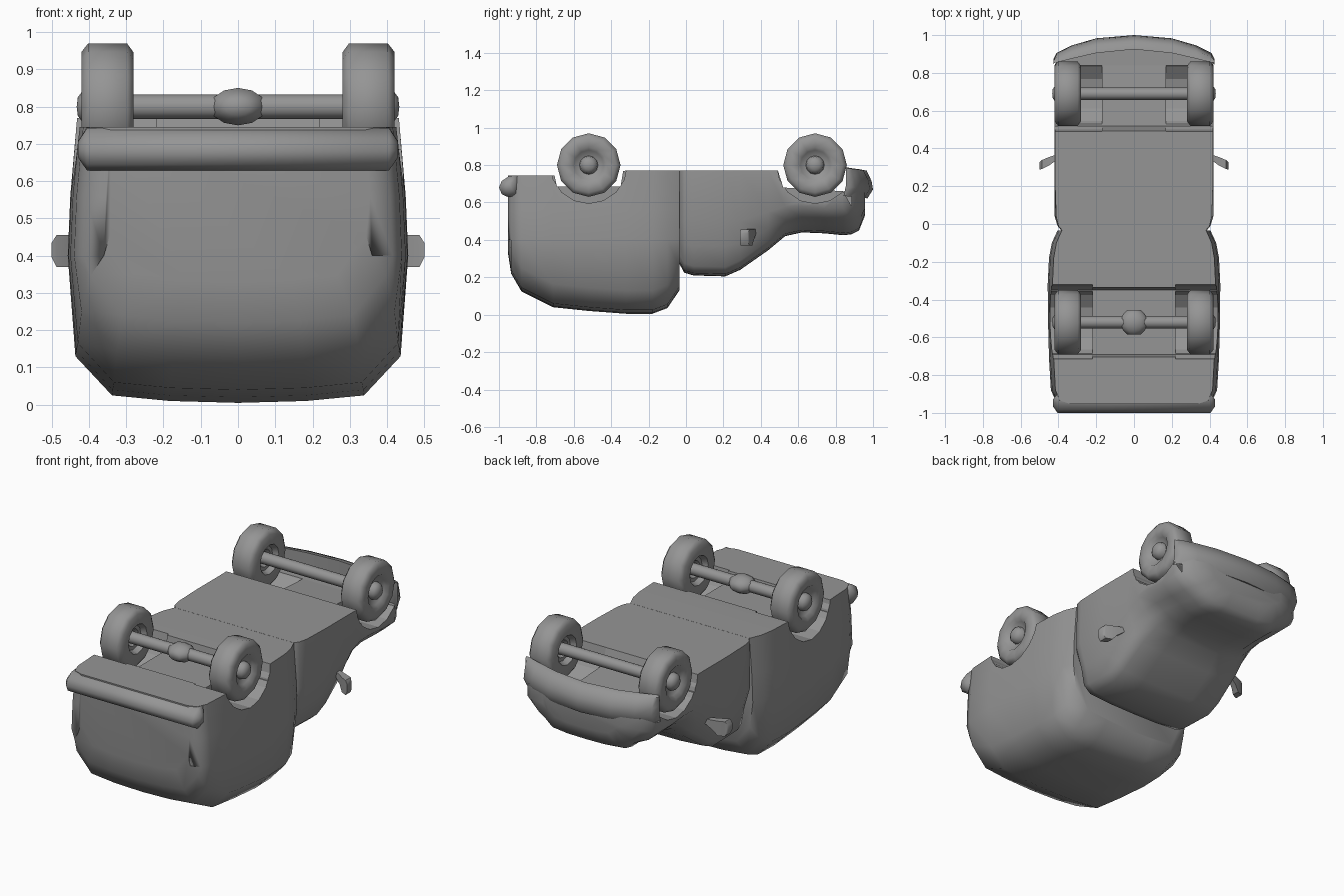
import bpy, bmesh, math

if "Cube" in bpy.data.objects:
    bpy.data.objects.remove(bpy.data.objects["Cube"])

grey = bpy.data.materials.new("dark_grey")
grey.diffuse_color = (.3, .3, .3, 1)
grey.use_nodes = True
grey.node_tree.nodes["Principled BSDF"].inputs["Base Color"].default_value = grey.diffuse_color


def finish(name, bm, angle=50):
    bmesh.ops.recalc_face_normals(bm, faces=bm.faces[:])
    me = bpy.data.meshes.new(name)
    bm.to_mesh(me)
    bm.free()
    me.materials.append(grey)
    ob = bpy.data.objects.new(name, me)
    bpy.context.collection.objects.link(ob)
    if angle:
        bpy.ops.object.select_all(action='DESELECT')
        ob.select_set(True)
        bpy.context.view_layer.objects.active = ob
        bpy.ops.object.shade_smooth_by_angle(angle=math.radians(angle))
    return ob


def loft(name, rings, angle=50):
    """Skin equal-length closed rings and cap both ends."""
    bm = bmesh.new()
    vs = [[bm.verts.new(p) for p in r] for r in rings]
    n = len(vs[0])
    for a, b in zip(vs, vs[1:]):
        for i in range(n):
            j = (i + 1) % n
            bm.faces.new((a[i], a[j], b[j], b[i]))
    bm.faces.new(vs[0])
    bm.faces.new(vs[-1])
    return finish(name, bm, angle)


def body_ring(y, half):
    """Half section (floor edge to roof centre) mirrored to a full ring."""
    right = [(x, y, z) for x, z in half]
    return right + [(-x, y, z) for x, y, z in reversed(right[:-1])]


def prism(name, x0, x1, prof):
    ob = loft(name, [[(x, y, z) for y, z in prof] for x in (x0, x1)], 0)
    ob.hide_render = True
    return ob


def cut(body, cutter):
    m = body.modifiers.new("cut", 'BOOLEAN')
    m.operation, m.solver, m.object = 'DIFFERENCE', 'EXACT', cutter
    bpy.context.view_layer.objects.active = body
    bpy.ops.object.modifier_apply(modifier=m.name)
    bpy.data.objects.remove(cutter)


def cut_wells(body, yc, inner, notch):
    cut(body, prism("notch_cutter", -0.6, 0.6, notch))
    arch = [(yc + 0.205 * math.cos(a), 0.8 + 0.205 * math.sin(a))
            for a in (2 * math.pi * i / 16 for i in range(16))]
    for s in (-1, 1):
        cut(body, prism("arch_cutter", s * inner, s * 0.6, arch))


def lathe(name, prof, centre, side=1, seg=12, angle=60):
    """Spin an (x, radius) profile about the x axis."""
    bm = bmesh.new()
    vs = [bm.verts.new((x * side, 0, r)) for x, r in prof]
    es = [bm.edges.new(e) for e in zip(vs, vs[1:])]
    bmesh.ops.spin(bm, geom=vs + es, axis=(1, 0, 0), cent=(0, 0, 0),
                   angle=2 * math.pi, steps=seg, use_duplicate=False)
    bmesh.ops.remove_doubles(bm, verts=bm.verts[:], dist=1e-4)
    ob = finish(name, bm, angle)
    ob.location = centre
    return ob


# Cargo body: y, floor z, half width, roof z
cargo = []
for y, zt, w, zb in [(-0.952, .745, .36, .33), (-0.935, .745, .415, .22), (-0.88, .745, .44, .125),
                     (-0.71, .745, .45, .04), (-0.52, .76, .455, .02), (-0.32, .77, .457, .005),
                     (-0.18, .77, .45, .005), (-0.10, .77, .435, .035), (-0.035, .77, .405, .13)]:
    cargo.append(body_ring(y, [(w * .945, zt), (w * .985, .56), (w, .40), (w * .955, zb + .125),
                               (w * .74, zb + .02), (w * .4, zb + .005), (0, zb)]))
cargo = loft("cargo_body", cargo, 55)
cut_wells(cargo, -0.52, 0.22, [(-.335, .775), (-.35, .685), (-.69, .685), (-.71, .775)])

# Cab and hood: y, floor half width, belt half width, belt z, roof half width, roof z
cab = []
for y, wf, wb, zb, wr, zr in [(-.034, .38, .385, .50, .30, .27), (-.01, .40, .405, .50, .325, .225),
                              (.04, .412, .42, .50, .335, .21), (.21, .418, .42, .50, .335, .205),
                              (.29, .418, .42, .50, .335, .24), (.44, .418, .42, .55, .33, .345),
                              (.53, .42, .42, .58, .30, .42), (.62, .42, .42, .58, .28, .44),
                              (.74, .42, .42, .57, .27, .435), (.84, .415, .42, .57, .26, .425),
                              (.885, .40, .40, .58, .25, .43), (.925, .35, .35, .59, .23, .45),
                              (.957, .25, .25, .60, .19, .53)]:
    cab.append(body_ring(y, [(wf, .77), (wb, zb), (wr * .45 + wb * .55, zb * .55 + zr * .45),
                             (wr + .025, zr + .05), (wr - .02, zr + .012), (wr * .5, zr + .002), (0, zr)]))
cab = loft("cab_and_hood", cab, 55)
cut_wells(cab, 0.69, 0.17, [(.49, .775), (.52, .68), (.84, .66), (1.1, .66), (1.1, .9), (.49, .9)])

# Wheels: hollow both sides, with a round hub
tyre = [(.07, 0), (.07, .03), (.03, .05), (.03, .07), (.0, .085), (.0, .145), (.018, .17),
        (.122, .17), (.14, .147), (.14, .095), (.122, .08), (.11, .05), (.135, .045), (.15, .025), (.153, 0)]
for end, y in (("rear", -0.52), ("front", 0.69)):
    for label, s in (("left", -1), ("right", 1)):
        lathe(f"{end}_{label}_wheel", tyre, (s * .28, y, .80), s)
    lathe(f"{end}_axle", [(-.36, 0), (-.36, .033), (.36, .033), (.36, 0)], (0, y, .80))

# Differential housing: flattened drum lying along y on the rear axle
diff = lathe("differential", [(-.065, 0), (-.065, .035), (-.045, .055), (-.02, .075),
                              (.02, .075), (.045, .055), (.065, .035), (.065, 0)], (0, -.52, .80))
diff.rotation_euler = (0, 0, math.pi / 2)
diff.scale = (1, 1, .67)

# Cab-end bumper: a curved bar wrapping the nose
bar = []
for x, yi, yo in [(0, .925, 1.0), (.2, .905, .983), (.33, .875, .945), (.41, .855, .905), (.427, .855, .872)]:
    lift = .012 * (x / .43) ** 2
    bar.append([(x, yy, z + lift) for yy, z in [(yi, .778), (yi * .45 + yo * .55, .77), (yo - .008, .715),
                                                (yo, .67), (yo - .03, .622), (yi, .632)]])
bar = [[(-x, y, z) for x, y, z in r] for r in reversed(bar[1:])] + bar
loft("nose_bumper", bar, 60)

# Cargo-end bumper: straight faceted bar with tapered ends
sect = [(-.90, .745), (-.945, .742), (-.985, .715), (-1.0, .68), (-.985, .645), (-.95, .628), (-.90, .64)]
rings = []
for x, k in [(-.43, .35), (-.405, 1), (.405, 1), (.43, .35)]:
    rings.append([(x, -.945 + (y + .945) * k, .685 + (z - .685) * k) for y, z in sect])
loft("tail_bumper", rings, 60)

# Side mirrors: slanted head on a tapered arm
for label, s in (("left", -1), ("right", 1)):
    head = []
    for x, y, d, z0, z1 in [(.37, .365, .012, .44, .46), (.425, .345, .018, .40, .457),
                            (.45, .332, .022, .37, .455), (.487, .315, .024, .37, .455), (.50, .308, .02, .395, .435)]:
        head.append([(s * x, y - d, z0), (s * x, y + d, z0), (s * x, y + d, z1), (s * x, y - d, z1)])
    loft(f"{label}_mirror", head)
